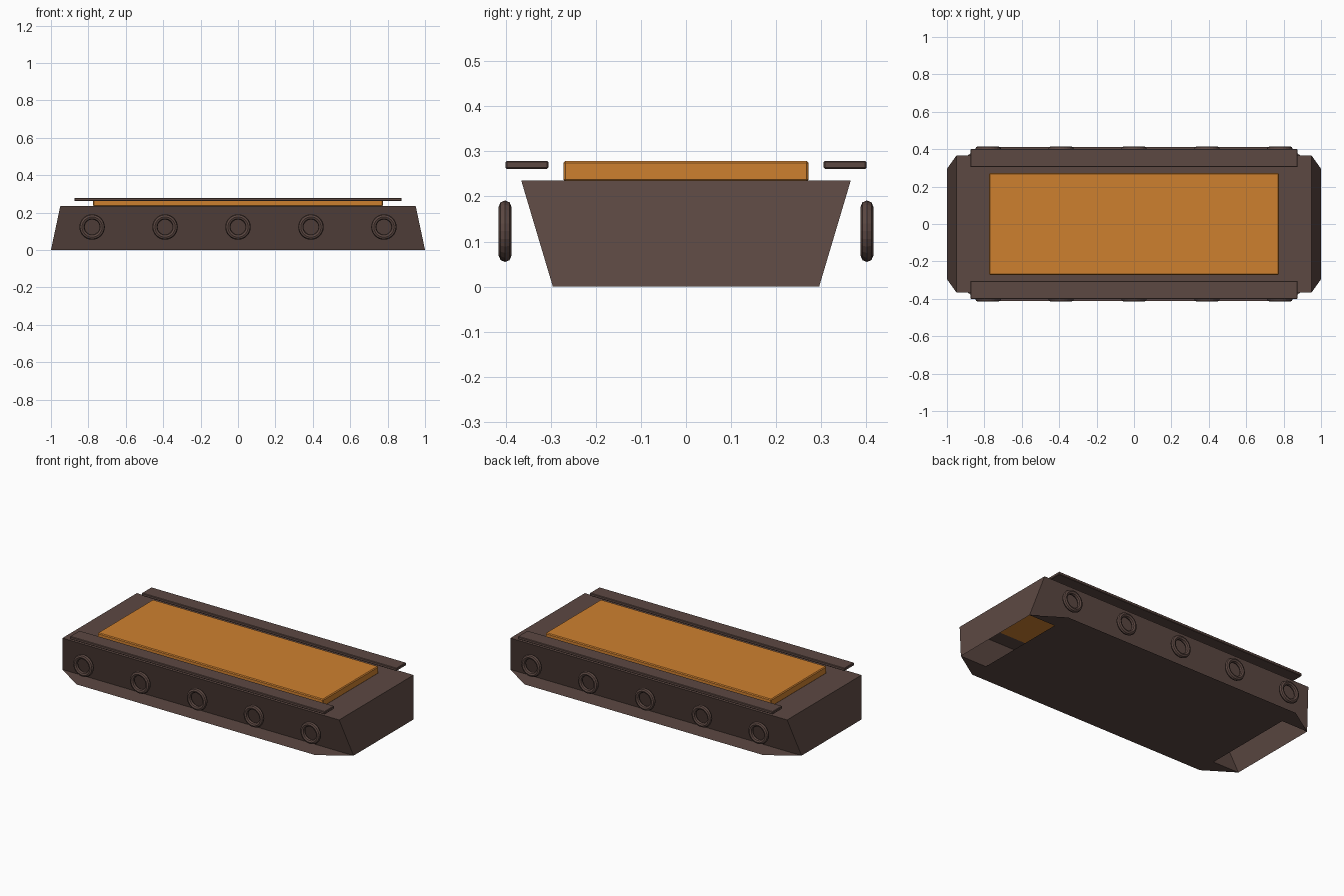
import bpy, bmesh
from math import pi

old = bpy.data.objects.get("Cube")
if old:
    bpy.data.objects.remove(old, do_unlink=True)


def material(name, rgb):
    col = [((c / 255 + 0.055) / 1.055) ** 2.4 for c in rgb] + [1]
    m = bpy.data.materials.new(name)
    m.use_nodes = True
    m.diffuse_color = col
    node = next(n for n in m.node_tree.nodes if n.type == 'BSDF_PRINCIPLED')
    node.inputs["Base Color"].default_value = col
    return m


brown = material("dark_brown", (92, 72, 66))
orange = material("bronze_orange", (206, 128, 47))


def from_bmesh(name, bm, mat):
    mesh = bpy.data.meshes.new(name)
    bm.to_mesh(mesh)
    bm.free()
    ob = bpy.data.objects.new(name, mesh)
    bpy.context.collection.objects.link(ob)
    mesh.materials.append(mat)
    return ob


def box(name, x, y0, y1, z0, z1, mat, bevel):
    bm = bmesh.new()
    bmesh.ops.create_cube(bm, size=1)
    for v in bm.verts:
        v.co.x *= 2 * x
        v.co.y = y1 if v.co.y > 0 else y0
        v.co.z = z1 if v.co.z > 0 else z0
    ob = from_bmesh(name, bm, mat)
    mod = ob.modifiers.new("soft_edges", 'BEVEL')
    mod.width = bevel
    mod.segments = 1
    return ob


# Hull shell: deck and four leaning walls, open underneath
DECK = 0.235
bm = bmesh.new()
bmesh.ops.create_cube(bm, size=2)
for v in bm.verts:
    top = v.co.z > 0
    v.co.x *= 0.95 if top else 1.0
    v.co.y *= 0.365 if top else 0.295
    v.co.z = DECK if top else 0
floor = [f for f in bm.faces if all(v.co.z < 0.01 for v in f.verts)]
bmesh.ops.delete(bm, geom=floor, context='FACES_ONLY')
from_bmesh("hull_shell", bm, brown)

# Thin floor sheet, wider than the walls, notched at both ends
bm = bmesh.new()
sheets = [[(-0.82, -0.412), (0.82, -0.412), (0.82, 0.412), (-0.82, 0.412)]]
for sx in (-1, 1):
    for sy in (-1, 1):
        tri = [(sx * 0.82, sy * 0.295), (sx, sy * 0.295), (sx * 0.82, sy * 0.412)]
        sheets.append(tri if sx * sy > 0 else tri[::-1])
for pts in sheets:
    bm.faces.new([bm.verts.new((x, y, 0)) for x, y in reversed(pts)])
from_bmesh("floor_sheet", bm, brown)

# Raised panel on the deck
box("deck_panel", 0.775, -0.272, 0.272, DECK - 0.002, 0.279, orange, 0.005)


def ring(name, x, y):
    major, minor, n, m = 0.054, 0.0142, 24, 8
    bpy.ops.mesh.primitive_torus_add(
        major_radius=major, minor_radius=minor, major_segments=n,
        minor_segments=m, location=(x, y, 0.123), rotation=(pi / 2, 0, 0))
    ob = bpy.context.object
    ob.name = name
    ob.data.materials.append(brown)


# Rails and rows of side rings
for side, s in (("front", -1), ("back", 1)):
    y0, y1 = sorted((s * 0.305, s * 0.4))
    box(side + "_rail", 0.875, y0, y1, 0.261, 0.279, brown, 0.003)
    for i in range(5):
        ring(f"{side}_ring_{i + 1}", (i - 2) * 0.39, s * 0.401)
